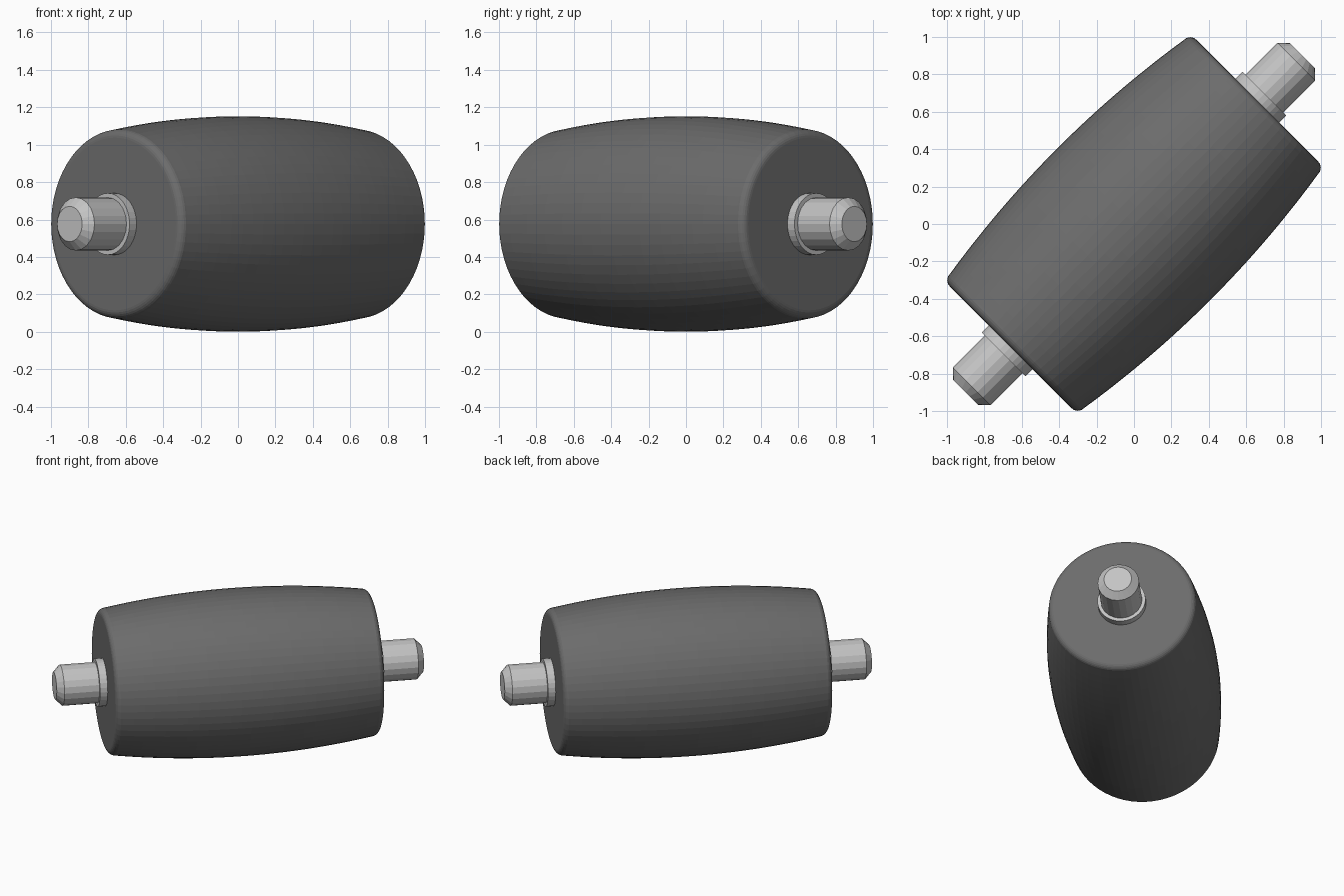
import bpy, bmesh, math
from mathutils import Matrix

cube = bpy.data.objects.get("Cube")
if cube:
    bpy.data.objects.remove(cube)

RADIUS = 0.576     # roller radius at its middle
HALF = 0.932       # axial position of the roller end faces
FILLET = 0.045     # rounding of the roller rim


def material(name, grey):
    mat = bpy.data.materials.new(name)
    mat.use_nodes = True
    colour = (grey, grey, grey, 1)
    mat.diffuse_color = colour
    bsdf = next(n for n in mat.node_tree.nodes if n.type == 'BSDF_PRINCIPLED')
    bsdf.inputs["Base Color"].default_value = colour
    return mat


def lathe(name, profile, sides, mat, turn=0.0):
    """Revolve (axial, radius) points, cap both ends, lay along the diagonal."""
    bm = bmesh.new()
    rings = []
    for t, r in profile:
        rings.append([bm.verts.new((t, r * math.cos(a), r * math.sin(a)))
                      for a in (math.tau * i / sides for i in range(sides))])
    for a, b in zip(rings, rings[1:]):
        for i in range(sides):
            j = (i + 1) % sides
            bm.faces.new((a[i], a[j], b[j], b[i]))
    bm.faces.new(rings[0])
    bm.faces.new(rings[-1])
    bmesh.ops.recalc_face_normals(bm, faces=bm.faces)
    mesh = bpy.data.meshes.new(name)
    bm.to_mesh(mesh)
    bm.free()
    mesh.materials.append(mat)
    obj = bpy.data.objects.new(name, mesh)
    obj.matrix_world = (Matrix.Translation((0, 0, RADIUS))
                        @ Matrix.Rotation(math.pi / 4 + turn, 4, 'Z'))
    bpy.context.collection.objects.link(obj)
    return obj


rubber = material("dark grey rubber", 0.15)
metal = material("light grey metal", 0.55)

# Barrel shaped roller with rounded rims
shoulder = HALF - FILLET
barrel = [(t, RADIUS - 0.088 * t * t)
          for t in (shoulder * i / 12 for i in range(-12, 13))]
rim_radius = barrel[-1][1] - FILLET
rim = [(shoulder + FILLET * math.sin(a), rim_radius + FILLET * math.cos(a))
       for a in (math.radians(15 * i) for i in range(1, 7))]
mirrored_rim = [(-t, r) for t, r in reversed(rim)]
lathe("roller", mirrored_rim + barrel + rim, 64, rubber)

# Collar and chamfered axle stub at each end
for side, turn in (("left", 0.0), ("right", math.pi)):
    lathe(side + "_collar", [(HALF - 0.03, 0.165), (0.985, 0.165)], 32, metal, turn)
    lathe(side + "_axle_stub",
          [(HALF - 0.03, 0.142), (1.227, 0.142), (1.273, 0.095)], 20, metal, turn)
